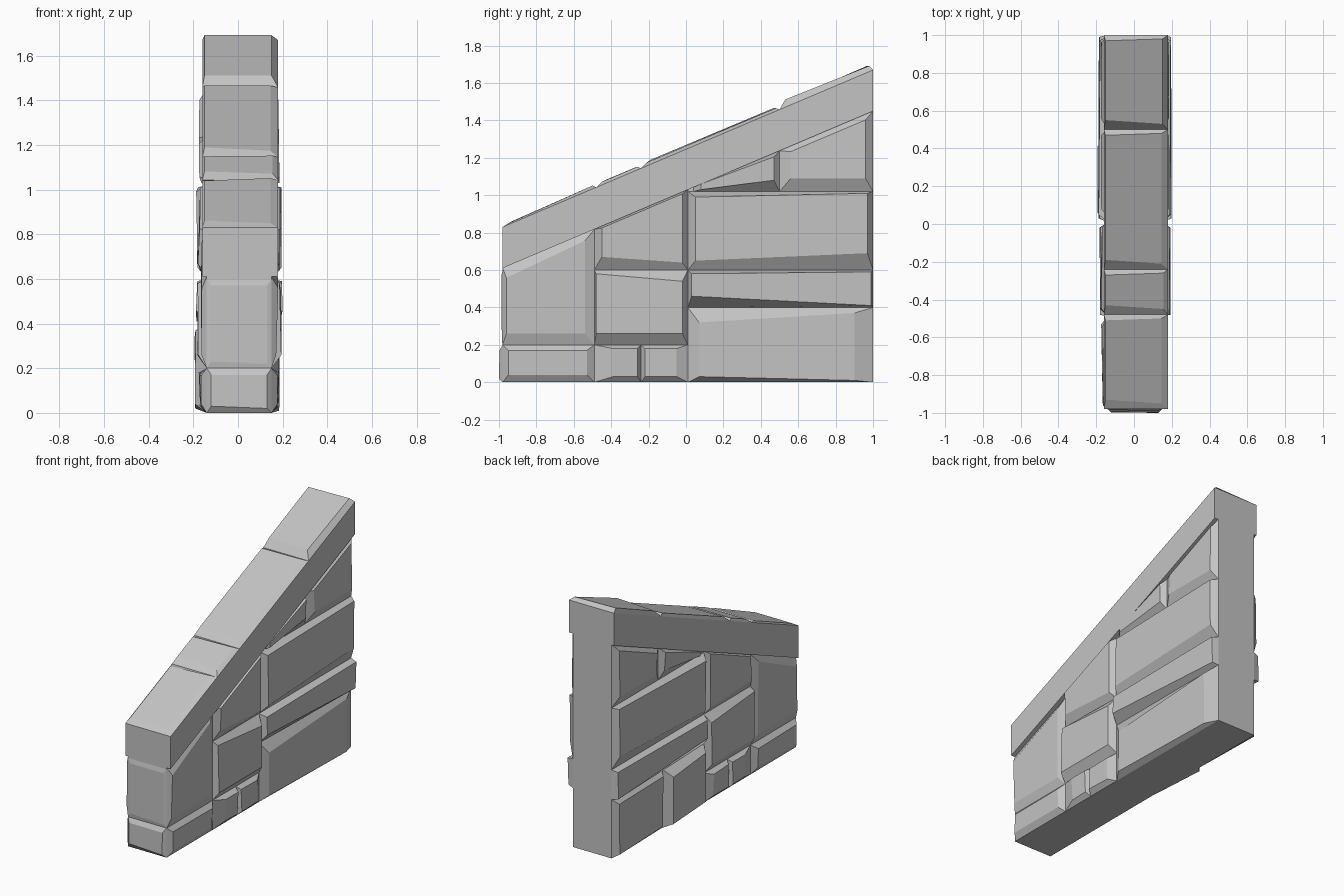
import bpy, bmesh, random
from mathutils import Vector

random.seed(4)
default = bpy.data.objects.get("Cube")
if default:
    bpy.data.objects.remove(default)

stone_grey = bpy.data.materials.new("stone grey")
stone_grey.use_nodes = True
colour = (0.55, 0.55, 0.55, 1)
stone_grey.diffuse_color = colour
stone_grey.node_tree.nodes["Principled BSDF"].inputs["Base Color"].default_value = colour

FRONT, BACK = -0.98, 1.0
SLOPE = 0.424
LEFT_FACE, RIGHT_FACE = 0.15, -0.14      # core faces on +x and -x
CAP_LEFT, CAP_RIGHT = 0.18, -0.16


def cap_line(y):
    """Height of the underside of the sloping coping."""
    return 0.61 + SLOPE * (y - FRONT)


def solid(name, base, top):
    """Closed block joining two outlines with the same number of corners."""
    bm = bmesh.new()
    low = [bm.verts.new(p) for p in base]
    high = [bm.verts.new(p) for p in top]
    bm.faces.new(low)
    bm.faces.new(high)
    count = len(low)
    for i in range(count):
        j = (i + 1) % count
        bm.faces.new((low[i], low[j], high[j], high[i]))
    bmesh.ops.recalc_face_normals(bm, faces=bm.faces)
    mesh = bpy.data.meshes.new(name)
    bm.to_mesh(mesh)
    bm.free()
    mesh.materials.append(stone_grey)
    obj = bpy.data.objects.new(name, mesh)
    bpy.context.collection.objects.link(obj)
    return obj


def stone(name, place, cell, inset, depth, limit, jitter=0.006):
    """Chipped block: the cell outline tapers to a smaller, slightly tilted face.
    inset = start, end, then low and high edge insets at the start and end."""
    u0, u1, v0, v1 = cell
    start, end, low0, low1, high0, high1 = inset
    a, b = u0 + start, u1 - end

    def top(u):
        return min(v1, limit(u))

    outer = [(u0, v0), (u1, v0), (u1, top(u1)), (u0, top(u0))]
    inner = [(a, v0 + low0), (b, v0 + low1), (b, top(b) - high1), (a, top(a) - high0)]
    solid(name, [place(u, v, 0) for u, v in outer],
          [place(u, v, depth + random.uniform(-jitter, jitter)) for u, v in inner])


def prism(name, outline, x0, x1):
    return solid(name, [Vector((x0, y, z)) for y, z in outline],
                 [Vector((x1, y, z)) for y, z in outline])


# Core of the wall and the sloping coping
prism("wall_core", [(FRONT, 0), (BACK, 0), (BACK, cap_line(BACK) + 0.05),
                    (FRONT, cap_line(FRONT) + 0.05)], RIGHT_FACE, LEFT_FACE)
prism("coping", [(FRONT, cap_line(FRONT)), (BACK, cap_line(BACK)),
                 (BACK, cap_line(BACK) + 0.22), (FRONT, cap_line(FRONT) + 0.22)],
      CAP_RIGHT, CAP_LEFT)

# Side stones: name, cell (y0, y1, z0, z1), insets, depth
TALL = 2
shared = [
    ("front_base", (-.98, -.49, 0, .2), (.03, .04, .04, .04, .03, .03), .03),
    ("middle_base", (-.49, -.24, 0, .2), (.1, .02, .03, .03, .02, .02), .03),
    ("inner_base", (-.24, .01, 0, .2), (.02, .06, .03, .03, .02, .02), .03),
    ("front_upper", (-.98, -.49, .2, TALL), (.02, .05, .06, .06, .06, .04), .025),
    ("middle", (-.49, .01, .2, .6), (.01, .03, .06, .06, .02, .06), .04),
    ("middle_upper", (-.49, .01, .6, TALL), (.04, .03, .07, .04, .01, .01), .035),
    ("long_wedge", (.01, 1, .4, .6), (.02, .01, .06, .01, .02, .01), .045),
    ("long_block", (.01, 1, .6, 1.02), (.04, .03, .05, .09, .03, .01), .045),
    ("corner_upper", (.5, 1, 1.02, TALL), (.06, .04, .07, .07, .03, .03), .03),
    ("sloped_upper", (.04, .5, 1.02, TALL), (.04, .03, .01, .06, .0, .02), .03),
]
left_only = [("long_base", (.01, 1, 0, .4), (.06, .1, .03, .01, .08, .03), .035)]
right_only = [
    ("back_base", (.46, 1, 0, .4), (.03, .04, .03, .02, .03, .04), .03),
    ("bulging_base", (.01, .46, 0, .4), (.05, .05, .04, .02, .03, .06), .055),
]


def on_left(y, z, d):
    return Vector((LEFT_FACE + d, y, z))


def on_right(y, z, d):
    return Vector((RIGHT_FACE - d, y, z))


for side, place, rows in (("left", on_left, shared + left_only),
                          ("right", on_right, shared + right_only)):
    for name, cell, inset, depth in rows:
        stone(f"{side}_{name}_stone", place, cell, inset, depth, cap_line)


# Stones on the front end
def on_front(x, z, d):
    return Vector((x, FRONT - d, z))


def no_limit(u):
    return TALL


for name, z0, z1, depth in (("base", 0, .2, .018), ("upper", .2, .6, .006)):
    stone(f"front_end_{name}_stone", on_front, (RIGHT_FACE, LEFT_FACE, z0, z1),
          (.02, .02, .03, .02, .03, .03), depth, no_limit, 0.002)


# Raised slabs along the top of the coping
def on_coping(x, y, d):
    return Vector((x, y, cap_line(y) + 0.22 + d))


for number, (y0, y1, chip0, chip1, rise) in enumerate((
        (FRONT, -.48, .03, .04, .012), (-.48, -.24, .02, .03, .022),
        (-.24, .5, .05, .02, .022), (.5, BACK, .01, .05, .035))):
    stone(f"coping_slab_{number + 1}", on_coping, (CAP_RIGHT, CAP_LEFT, y0, y1),
          (.01, (chip0 + chip1) / 2, .05, .03, .03, .02), rise, no_limit)
